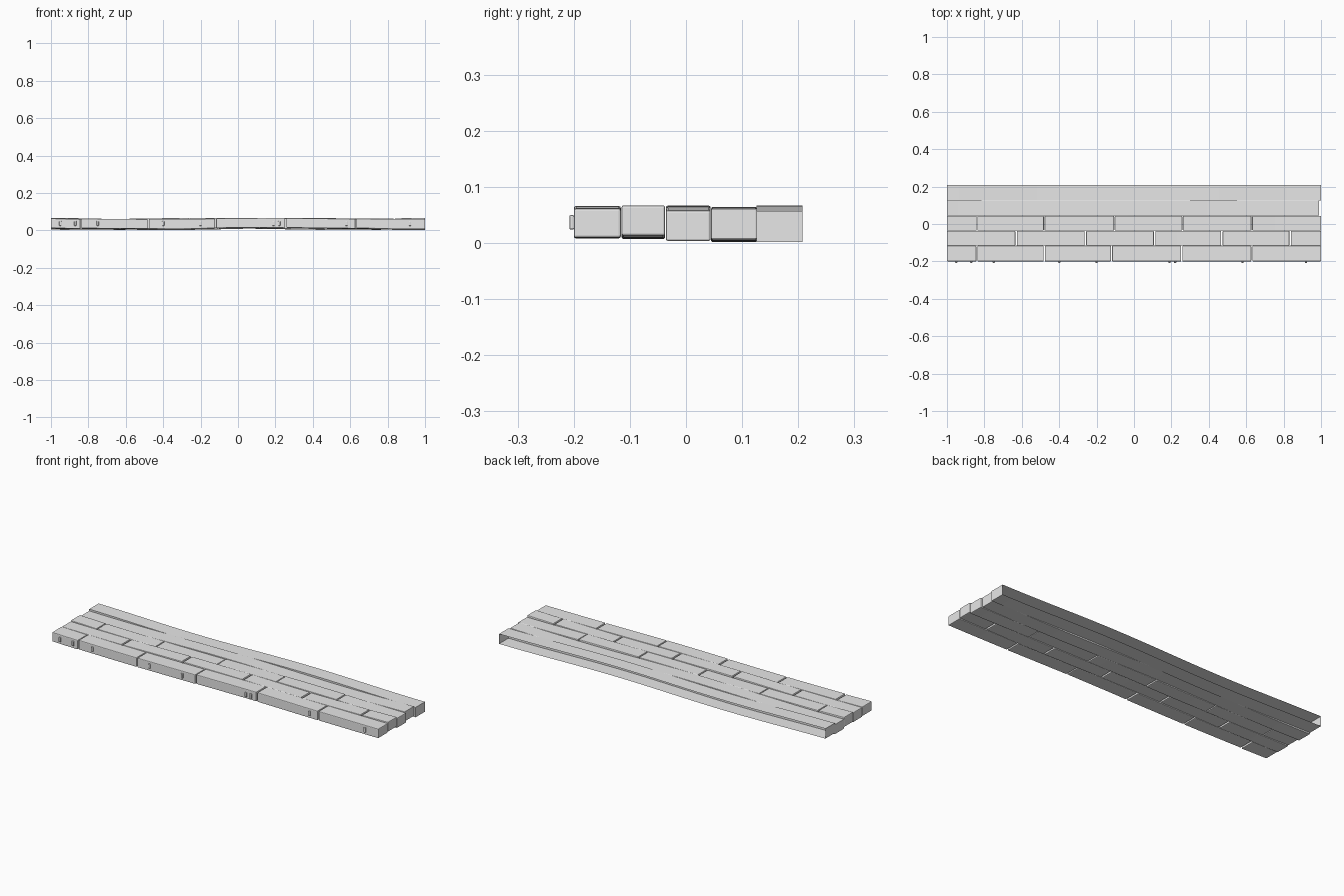
import bpy, bmesh, math, random

random.seed(4)
cube = bpy.data.objects.get("Cube")
if cube:
    bpy.data.objects.remove(cube, do_unlink=True)

stone = bpy.data.materials.new("pale_grey_stone")
stone.use_nodes = True
stone.diffuse_color = (0.8, 0.8, 0.8, 1)
stone.node_tree.nodes["Principled BSDF"].inputs["Base Color"].default_value = (0.8, 0.8, 0.8, 1)


def wave(x, phase, amp):
    return amp * math.sin(x * 4.6 + phase)


def slab(name, x0, x1, y0, y1, z0, z1, phase=0, amp=0.0, tilt=0.0, bevel=0.004, open_back=False):
    """Gently warped block made of cross-sections along x."""
    n = max(1, round((x1 - x0) / 0.06))
    bm = bmesh.new()
    rings = []
    for i in range(n + 1):
        x = x0 + (x1 - x0) * i / n
        dz = wave(x, phase, amp) + tilt * (i / n - 0.5)
        rings.append([bm.verts.new((x, y, z + dz))
                      for y, z in ((y0, z0), (y1, z0), (y1, z1), (y0, z1))])
    for a, b in zip(rings, rings[1:]):
        for k in range(4):
            if open_back and k == 1:
                continue
            m = (k + 1) % 4
            bm.faces.new((a[k], a[m], b[m], b[k]))
    bm.faces.new(rings[0][::-1])
    bm.faces.new(rings[-1])
    bmesh.ops.recalc_face_normals(bm, faces=bm.faces)
    mesh = bpy.data.meshes.new(name)
    bm.to_mesh(mesh)
    bm.free()
    # an open shell has its outward direction checked on its top faces
    top = max(mesh.polygons, key=lambda p: p.center.z)
    if top.normal.z < 0:
        mesh.flip_normals()
    mesh.materials.append(stone)
    obj = bpy.data.objects.new(name, mesh)
    bpy.context.collection.objects.link(obj)
    if bevel:
        mod = obj.modifiers.new("worn_edges", "BEVEL")
        mod.width = bevel
        mod.segments = 2
        mod.limit_method = "ANGLE"
        mod.angle_limit = math.radians(40)
    return obj


def course(name, joints, y0, y1, z0, z1, phase, amp, gap):
    """Row of bricks separated by thin gaps."""
    ends = [-1, *joints, 1]
    for i, (a, b) in enumerate(zip(ends, ends[1:])):
        left = a + (gap / 2 if i else 0)
        right = b - (gap / 2 if b < 1 else 0)
        shift = random.uniform(-0.0015, 0.0015)
        slab(f"{name}_brick_{i + 1}", left, right, y0, y1, z0 + shift, z1 + shift,
             phase, amp, random.uniform(-0.003, 0.003))


# Brick courses from the front edge backwards
course("front", (-0.84, -0.48, -0.12, 0.255, 0.63), -0.2, -0.116, 0.011, 0.063, 1.2, 0.0015, 0.006)
course("second", (-0.63, -0.26, 0.11, 0.47, 0.835), -0.115, -0.037, 0.010, 0.064, 2.6, 0.002, 0.008)
course("third", (-0.84, -0.48, -0.105, 0.26, 0.63), -0.036, 0.044, 0.007, 0.062, 0.4, 0.003, 0.004)

# Long back planks, the last one open along the rear
slab("fourth_plank", -1, 0.99, 0.045, 0.126, 0.006, 0.060, 2.0, 0.004, bevel=0.002)
slab("back_plank", -1, 1, 0.126, 0.208, 0.007, 0.062, 0.2, 0.005, bevel=0, open_back=True)

# Small chips standing out of the front face
for i, x in enumerate((-0.95, -0.87, -0.75, -0.4, -0.2, 0.19, 0.22, 0.58, 0.92)):
    slab(f"front_chip_{i + 1}", x - 0.006, x + 0.006, -0.208, -0.199, 0.024, 0.05, bevel=0.003)
